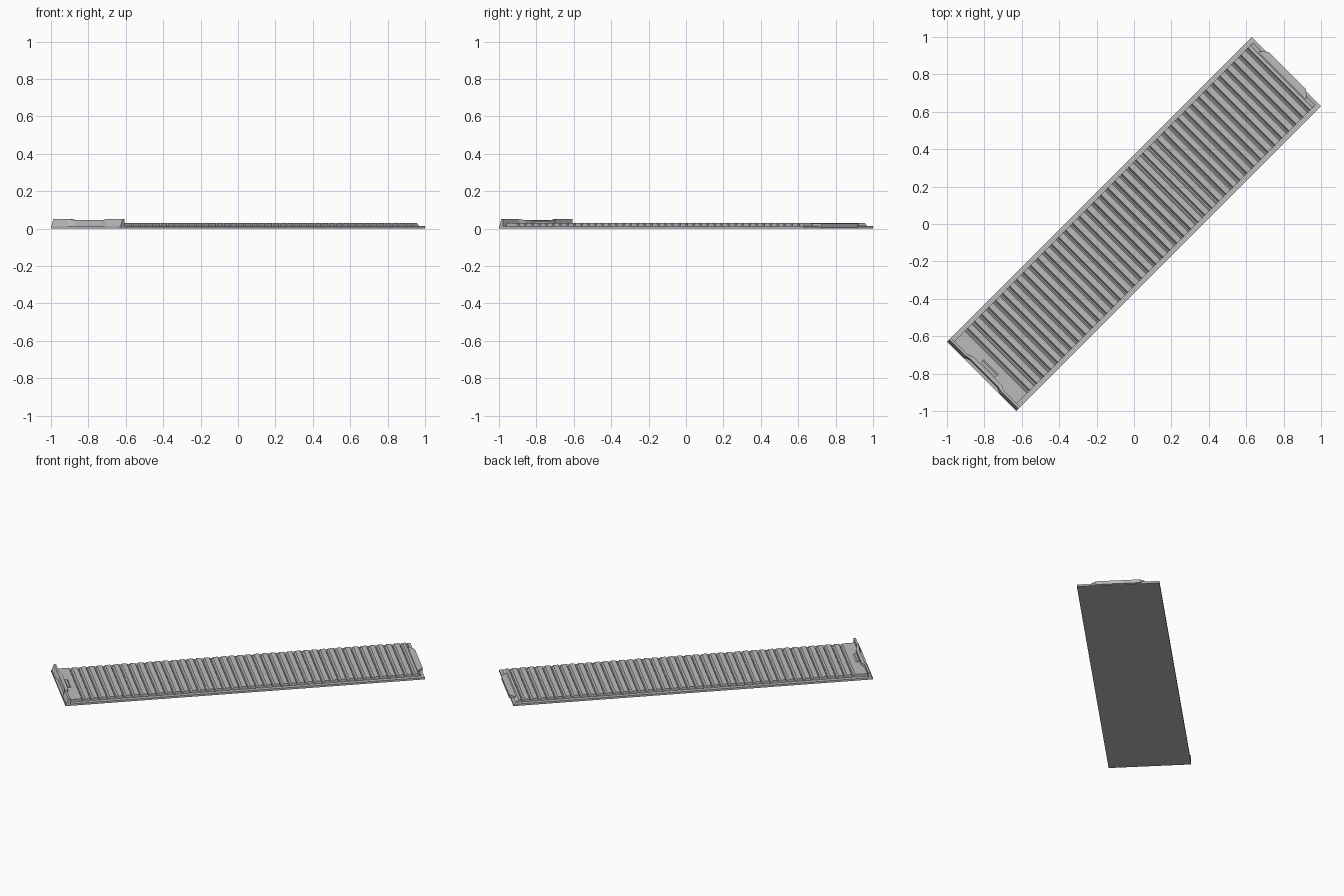
import bpy, bmesh, math
from mathutils import Matrix

if "Cube" in bpy.data.objects:
    bpy.data.objects.remove(bpy.data.objects["Cube"])

ROT = Matrix.Rotation(math.radians(45), 4, 'Z')
HALF_L, HALF_W = 1.153, 0.262     # plate half length and half width
BASE_Z, TOP_Z = 0.013, 0.031      # border height and rib height
RIB_W = 0.235                     # half width of the ribbed field

grey = bpy.data.materials.new("light_grey")
grey.diffuse_color = (0.5, 0.5, 0.5, 1)
grey.use_nodes = True
grey.node_tree.nodes["Principled BSDF"].inputs["Base Color"].default_value = grey.diffuse_color


def finish(name, bm):
    """Turn the mesh onto the diagonal and add it to the scene."""
    bmesh.ops.recalc_face_normals(bm, faces=bm.faces)
    bm.transform(ROT)
    mesh = bpy.data.meshes.new(name)
    bm.to_mesh(mesh)
    bm.free()
    mesh.materials.append(grey)
    obj = bpy.data.objects.new(name, mesh)
    bpy.context.collection.objects.link(obj)
    return obj


def loft(name, rings):
    """Join equal rings of points into a closed solid."""
    bm = bmesh.new()
    loops = [[bm.verts.new(p) for p in ring] for ring in rings]
    for a, b in zip(loops, loops[1:]):
        for i in range(len(a)):
            j = (i + 1) % len(a)
            bm.faces.new((a[i], a[j], b[j], b[i]))
    bm.faces.new(loops[0])
    bm.faces.new(loops[-1])
    return finish(name, bm)


def prism(name, profile, half_width):
    """Extrude a lengthwise (along, height) profile across the plate."""
    return loft(name, [[(u, v, z) for u, z in profile]
                       for v in (-half_width, half_width)])


# Flat base plate with a narrow border
prism("base_plate", [(-HALF_L, 0), (HALF_L, 0), (HALF_L, BASE_Z), (-HALF_L, BASE_Z)], HALF_W)

# Ribbed field: flat-topped ribs divided by steep grooves
START, END, COUNT = -1.033, 1.087, 41
pitch = (END - START) / (COUNT - 1)
comb = [(-1.125, 0.005), (-1.125, TOP_Z)]
for i in range(COUNT):
    c = START + i * pitch
    comb += [(c - 0.011, TOP_Z), (c - 0.003, BASE_Z + 0.001),
             (c + 0.003, BASE_Z + 0.001), (c + 0.011, TOP_Z)]
comb += [(1.115, TOP_Z), (1.135, BASE_Z), (1.135, 0.005)]
prism("ribs", comb, RIB_W)

# Upright end lip, sloped outside and stepped inward around a central notch
rings = []
for v, notch in ((-HALF_W, 0), (-0.14, 0), (-0.105, 1), (0.105, 1), (0.14, 0), (HALF_W, 0)):
    foot, outer, inner, top = ((-1.138, -1.130, -1.108, 0.045) if notch
                               else (-HALF_L, -1.135, -1.122, 0.051))
    rings.append([(foot, v, 0.001), (outer, v, top), (inner, v, top), (inner, v, 0.001)])
loft("end_lip", rings)

# Small catch behind the lip
prism("catch", [(-1.106, 0.025), (-1.104, 0.040), (-1.090, 0.040), (-1.078, 0.025)], 0.055)

# Tapered tab at the opposite end
tab = [(1.105, -0.177), (1.128, -0.177), (1.160, -0.141),
       (1.160, 0.141), (1.128, 0.177), (1.105, 0.177)]
loft("end_tab", [[(u, v, z) for u, v in tab] for z in (0.003, 0.026)])
